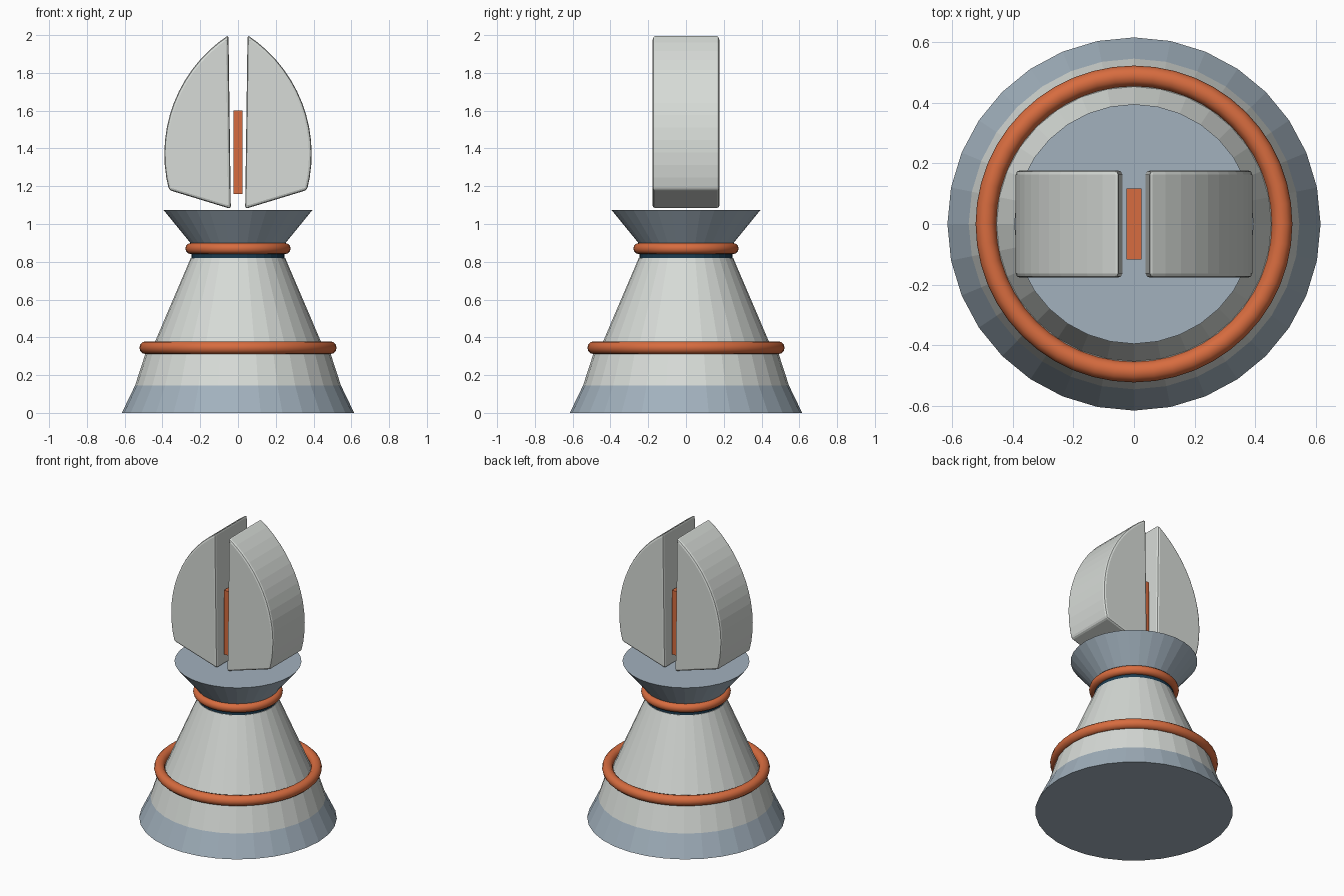
import bpy, bmesh, math

cube = bpy.data.objects.get("Cube")
if cube:
    bpy.data.objects.remove(cube, do_unlink=True)


def material(name, rgb):
    m = bpy.data.materials.new(name)
    m.use_nodes = True
    m.diffuse_color = (*rgb, 1)
    m.node_tree.nodes["Principled BSDF"].inputs["Base Color"].default_value = (*rgb, 1)
    return m


white = material("pale grey", (0.68, 0.71, 0.68))
blue = material("slate blue", (0.36, 0.44, 0.51))
orange = material("orange", (0.68, 0.15, 0.05))
navy = material("dark navy", (0.012, 0.045, 0.08))


def finish(name, bm, mats):
    bmesh.ops.recalc_face_normals(bm, faces=bm.faces)
    mesh = bpy.data.meshes.new(name)
    bm.to_mesh(mesh)
    bm.free()
    for m in mats:
        mesh.materials.append(m)
    obj = bpy.data.objects.new(name, mesh)
    bpy.context.collection.objects.link(obj)
    return obj


def lathe(name, profile, mats, sides=32):
    """Closed turned solid from (radius, height) pairs."""
    bm = bmesh.new()
    rings = []
    for r, z in profile:
        angles = [math.tau * i / sides for i in range(sides)]
        rings.append([bm.verts.new((r * math.cos(a), r * math.sin(a), z)) for a in angles])
    for low, high in zip(rings, rings[1:]):
        for i in range(sides):
            j = (i + 1) % sides
            bm.faces.new((low[i], low[j], high[j], high[i]))
    bm.faces.new(rings[0][::-1])
    bm.faces.new(rings[-1])
    return finish(name, bm, mats)


def ring(name, major, minor, z):
    bpy.ops.mesh.primitive_torus_add(location=(0, 0, z), major_radius=major, minor_radius=minor,
                                     major_segments=48, minor_segments=12)
    obj = bpy.context.object
    obj.name = name
    obj.data.materials.append(orange)
    bpy.ops.object.shade_smooth()


def jaw(name, side):
    """Curved claw half: an arc outline extruded in depth with softened edges."""
    radius, cx, cz, half_depth = 0.754, -0.364, 1.37, 0.177
    start, end, steps = -0.255, 0.989, 14
    outline = [(0.038, 1.08)]
    for i in range(steps + 1):
        a = start + (end - start) * i / steps
        outline.append((cx + radius * math.cos(a), cz + radius * math.sin(a)))
    bm = bmesh.new()
    face = bm.faces.new([bm.verts.new((side * x, -half_depth, z)) for x, z in outline])
    new = bmesh.ops.extrude_face_region(bm, geom=[face])["geom"]
    bmesh.ops.translate(bm, vec=(0, 2 * half_depth, 0),
                        verts=[v for v in new if isinstance(v, bmesh.types.BMVert)])
    obj = finish(name, bm, [white])
    bevel = obj.modifiers.new("soft edges", "BEVEL")
    bevel.width = 0.014
    bevel.segments = 2
    bevel.limit_method = "ANGLE"
    bevel.angle_limit = math.radians(30)


# Turned body: slate foot below, pale tapering tower above
body = lathe("body", [(0.615, 0), (0.545, 0.145), (0.48, 0.345), (0.453, 0.345), (0.25, 0.82)],
             [white, blue])
for face in body.data.polygons:
    if face.center.z < 0.14:
        face.material_index = 1

# Neck and flared collar
lathe("neck", [(0.247, 0.8), (0.247, 0.89)], [navy])
lathe("collar", [(0.24, 0.885), (0.395, 1.075)], [blue])

# Trim rings
ring("lower_ring", 0.488, 0.034, 0.345)
ring("neck_ring", 0.25, 0.029, 0.87)

# Split head
jaw("left_jaw", 1)
jaw("right_jaw", -1)

# Glowing bar in the gap
bm = bmesh.new()
bmesh.ops.create_cube(bm, size=1)
bmesh.ops.scale(bm, vec=(0.05, 0.235, 0.44), verts=bm.verts)
bmesh.ops.translate(bm, vec=(0, 0, 1.38), verts=bm.verts)
finish("core_bar", bm, [orange])
